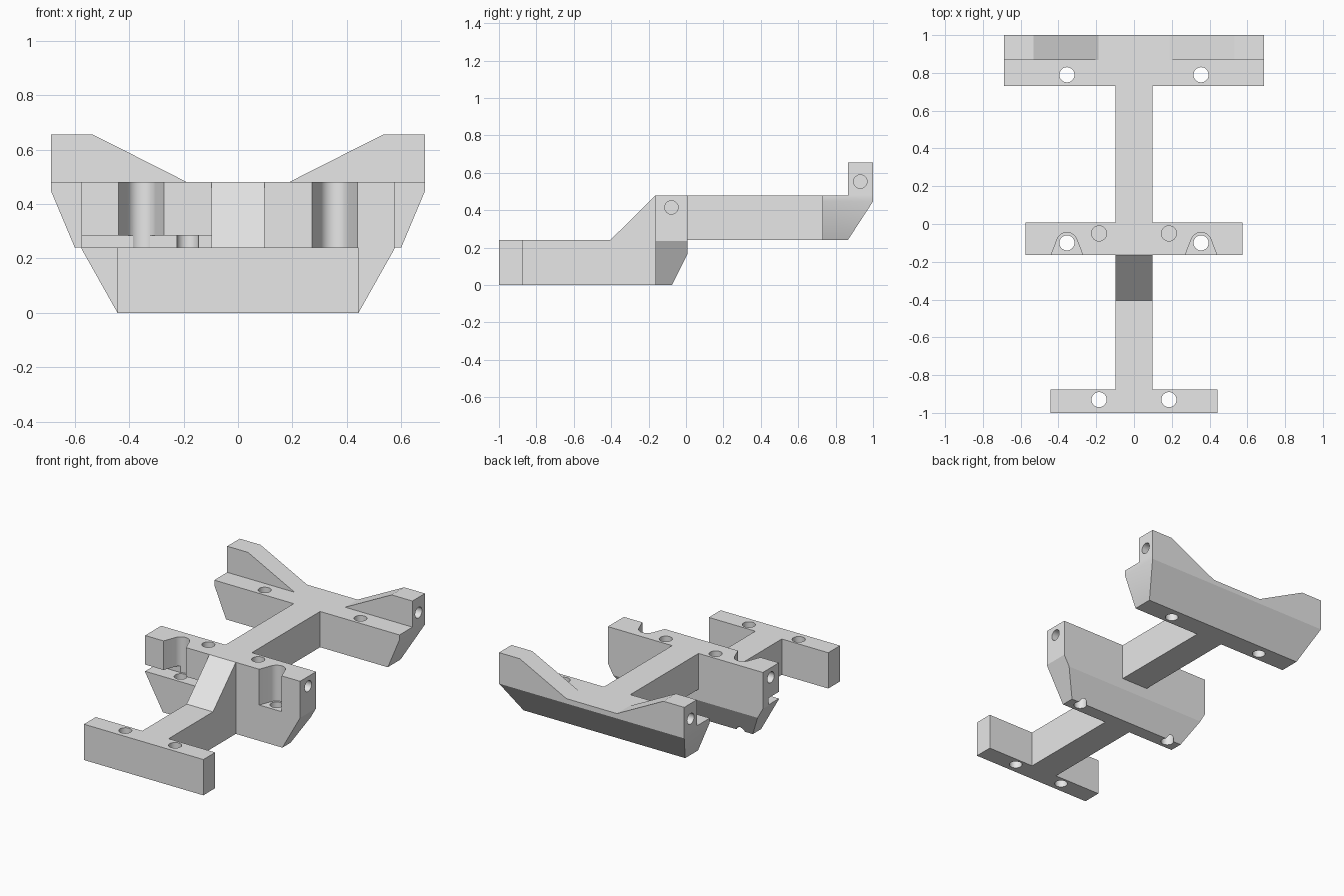
import bpy, bmesh, math
from mathutils import Vector

if "Cube" in bpy.data.objects:
    bpy.data.objects.remove(bpy.data.objects["Cube"], do_unlink=True)

grey = bpy.data.materials.new("plain grey")
grey.use_nodes = True
grey.diffuse_color = (0.8, 0.8, 0.8, 1)
grey.node_tree.nodes["Principled BSDF"].inputs["Base Color"].default_value = (0.8, 0.8, 0.8, 1)


def prism(name, points, axis, lo, hi):
    """Extrude a 2D outline along an axis; the points use the other two axes in order."""
    def place(p, d):
        c = list(p)
        c.insert("xyz".index(axis), d)
        return c
    bm = bmesh.new()
    face = bm.faces.new([bm.verts.new(place(p, lo)) for p in points])
    grown = bmesh.ops.extrude_face_region(bm, geom=[face])["geom"]
    verts = [v for v in grown if isinstance(v, bmesh.types.BMVert)]
    bmesh.ops.translate(bm, verts=verts, vec=place((0, 0), hi - lo))
    bmesh.ops.recalc_face_normals(bm, faces=bm.faces)
    mesh = bpy.data.meshes.new(name)
    bm.to_mesh(mesh)
    bm.free()
    mesh.materials.append(grey)
    obj = bpy.data.objects.new(name, mesh)
    bpy.context.collection.objects.link(obj)
    return obj


def rect(a, b, c, d):
    return [(a, c), (b, c), (b, d), (a, d)]


def bore(axis, u, v, lo, hi, r=0.04):
    ring = [i * math.tau / 40 for i in range(40)]
    return prism("bore_cutter", [(u + r * math.cos(t), v + r * math.sin(t)) for t in ring], axis, lo, hi)


def cut(obj, cutters):
    bpy.context.view_layer.objects.active = obj
    for c in cutters:
        mod = obj.modifiers.new("cut", "BOOLEAN")
        mod.operation, mod.solver, mod.object = "DIFFERENCE", "EXACT", c
        bpy.ops.object.modifier_apply(modifier=mod.name)
        bpy.data.objects.remove(c, do_unlink=True)


def slope_back(obj, y_high, z_high, y_low, z_low):
    """Slice off the lower rear edge along a sloping plane."""
    bm = bmesh.new()
    bm.from_mesh(obj.data)
    normal = Vector((0, z_high - z_low, y_low - y_high))
    res = bmesh.ops.bisect_plane(bm, geom=bm.verts[:] + bm.edges[:] + bm.faces[:],
                                 plane_co=(0, y_high, z_high), plane_no=normal, clear_outer=True)
    edges = [e for e in res["geom_cut"] if isinstance(e, bmesh.types.BMEdge)]
    bmesh.ops.contextual_create(bm, geom=edges)
    bmesh.ops.recalc_face_normals(bm, faces=bm.faces)
    bm.to_mesh(obj.data)
    bm.free()


MID, TOP = 0.24, 0.48
SIDES = (-1, 1)

# Front bar with two through holes
front_bar = prism("front_bar", rect(-0.443, 0.443, 0, MID), "y", -1, -0.875)
cut(front_bar, [bore("z", s * 0.185, -0.93, -0.1, 0.4) for s in SIDES])

# Spine: lower beam with ramp, then upper beam
lower_spine = prism("lower_spine", [(-0.875, 0), (-0.163, 0), (-0.163, TOP), (-0.405, MID), (-0.875, MID)],
                    "x", -0.098, 0.098)
upper_spine = prism("upper_spine", rect(0.007, 0.73, MID, TOP), "x", -0.098, 0.098)

# Middle bar with tapered ends and a sloped lower rear edge
middle_bar = prism("middle_bar", [(-0.443, 0), (0.443, 0), (0.575, 0.235), (0.575, TOP),
                                  (-0.575, TOP), (-0.575, 0.235)], "y", -0.163, 0.007)
slope_back(middle_bar, 0.007, 0.165, -0.075, 0)

# Its flared scoops, through holes, blind holes, end holes and the one-sided slot
tools = [prism("slot_cutter", rect(-0.7, -0.098, -0.3, -0.055), "z", MID, 0.285)]
for s in SIDES:
    arc = [math.radians(22 + 136 * i / 20) for i in range(21)]
    scoop = [(0.055 * math.cos(t), -0.1 + 0.055 * math.sin(t)) for t in arc]
    scoop = [(0.098, -0.2)] + scoop + [(-0.098, -0.2)]
    tools.append(prism("scoop_cutter", [(s * 0.355 + x, y) for x, y in scoop], "z", MID, 0.6))
    tools.append(bore("z", s * 0.355, -0.1, -0.1, 0.3))
    tools.append(bore("z", s * 0.185, -0.05, MID, 0.6))
    tools.append(bore("x", -0.078, 0.415, *sorted((s * 0.475, s * 0.7)), 0.036))
cut(middle_bar, tools)

# Rear bar with tapered ends, sloped rear underside and two through holes
rear_bar = prism("rear_bar", [(-0.6, MID), (0.6, MID), (0.687, 0.447), (0.687, TOP),
                              (-0.687, TOP), (-0.687, 0.447)], "y", 0.73, 1)
slope_back(rear_bar, 1, 0.447, 0.865, MID)
cut(rear_bar, [bore("z", s * 0.355, 0.79, 0, 0.7) for s in SIDES])

# Raised crests on the rear bar, with holes in their outer ends
crests = []
for s, side in zip(SIDES, ("right", "left")):
    outline = [(0.187, TOP), (0.687, TOP), (0.687, 0.655), (0.533, 0.655)]
    crest = prism(side + "_crest", [(s * x, z) for x, z in outline], "y", 0.867, 1)
    cut(crest, [bore("x", 0.932, 0.553, *sorted((s * 0.55, s * 0.8)), 0.036)])
    crests.append(crest)

# Smooth hole walls, sharp edges elsewhere
bpy.ops.object.select_all(action="DESELECT")
for obj in [front_bar, lower_spine, upper_spine, middle_bar, rear_bar] + crests:
    obj.select_set(True)
bpy.context.view_layer.objects.active = front_bar
bpy.ops.object.shade_smooth_by_angle(angle=math.radians(25))
